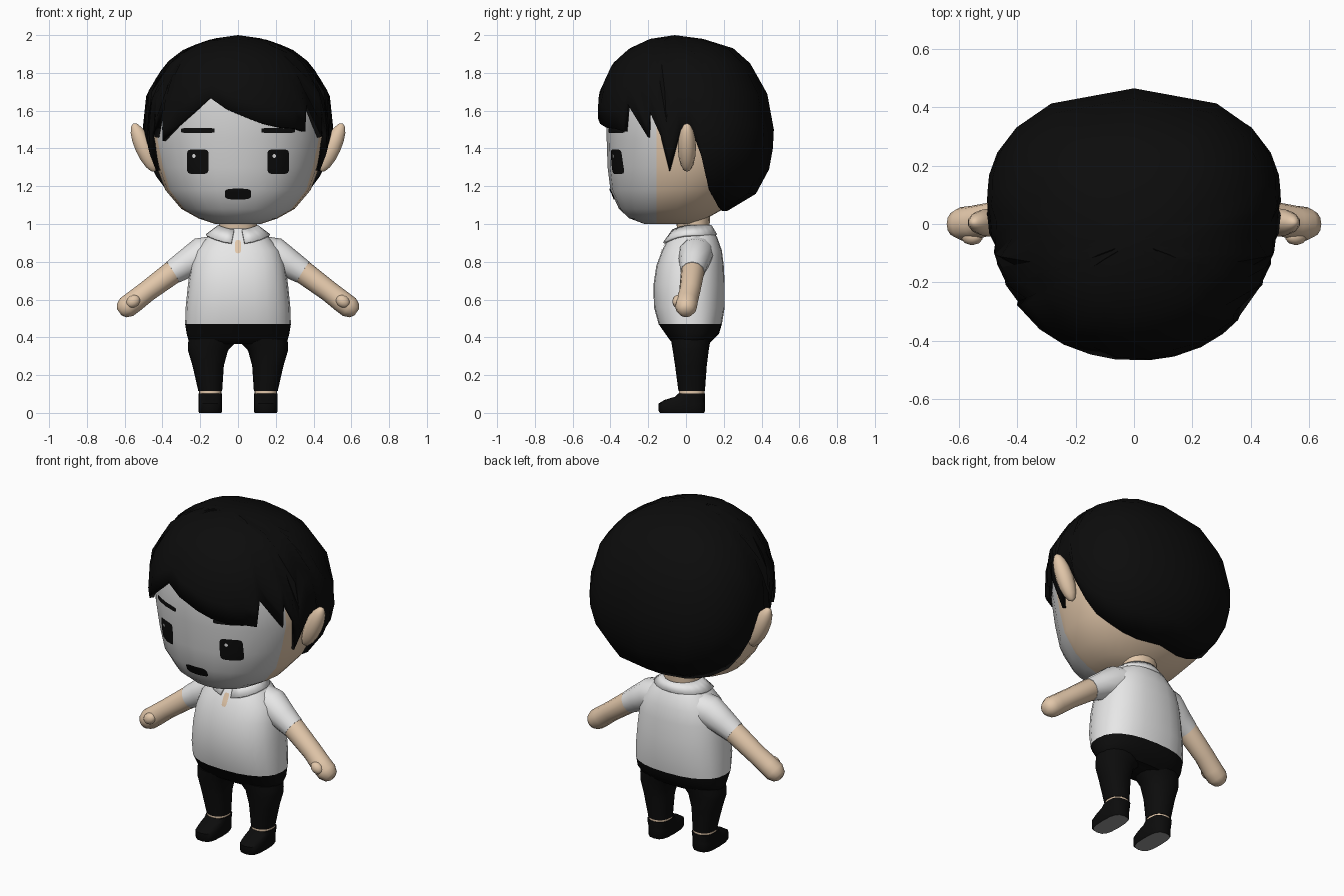
import bpy, bmesh, math
from mathutils import Vector
from mathutils.bvhtree import BVHTree

if "Cube" in bpy.data.objects:
    bpy.data.objects.remove(bpy.data.objects["Cube"])


def material(name, rgb):
    m = bpy.data.materials.new(name)
    m.diffuse_color = (*rgb, 1)
    m.use_nodes = True
    m.node_tree.nodes["Principled BSDF"].inputs["Base Color"].default_value = m.diffuse_color
    return m


BLACK = material("black", (0.0036, 0.0036, 0.0036))
SKIN = material("skin", (0.76, 0.57, 0.40))
WHITE = material("shirt_white", (0.8, 0.8, 0.8))
FACE = material("face_grey", (0.63, 0.63, 0.63))
SOLE = material("sole_grey", (0.3, 0.3, 0.3))


def finish(name, bm, mats, recalc=True, smooth=45):
    if recalc:
        bmesh.ops.recalc_face_normals(bm, faces=bm.faces)
    me = bpy.data.meshes.new(name)
    bm.to_mesh(me)
    bm.free()
    ob = bpy.data.objects.new(name, me)
    bpy.context.collection.objects.link(ob)
    for m in mats:
        me.materials.append(m)
    if smooth:
        bpy.ops.object.select_all(action='DESELECT')
        ob.select_set(True)
        bpy.context.view_layer.objects.active = ob
        bpy.ops.object.shade_smooth_by_angle(angle=math.radians(smooth))
    return ob


def oval(a, row, e, w):
    """Point at azimuth a (0 = front, positive towards +x) on an oval row (z, half width, front y, back y)."""
    z, rx, yf, yb = row
    cy = w * yb + (1 - w) * yf
    s, c = math.sin(a), math.cos(a)
    ry = cy - yf if c > 0 else yb - cy
    x = rx * math.copysign(abs(s) ** (2 / e), s)
    y = cy - ry * math.copysign(abs(c) ** (2 / e), c)
    return Vector((x, y, z))


def bridge(bm, rings, cap=True):
    n = len(rings[0])
    for a, b in zip(rings, rings[1:]):
        for i in range(n):
            bm.faces.new((a[i], a[(i + 1) % n], b[(i + 1) % n], b[i]))
    if cap:
        bm.faces.new(rings[0][::-1])
        bm.faces.new(rings[-1])


def loft(rows, n=20, e=2.2, w=0.5, centres=None):
    bm = bmesh.new()
    rings = []
    for k, row in enumerate(rows):
        off = Vector((centres[k] if centres else 0, 0, 0))
        rings.append([bm.verts.new(oval(2 * math.pi * i / n, row, e, w) + off) for i in range(n)])
    bridge(bm, rings)
    return bm


def tube(points, n=12):
    bm = bmesh.new()
    rings = []
    for i, p in enumerate(points):
        a, b = points[max(i - 1, 0)], points[min(i + 1, len(points) - 1)]
        d = (Vector(b[:3]) - Vector(a[:3])).normalized()
        u = d.cross(Vector((0, 1, 0))).normalized()
        v = d.cross(u)
        rings.append([bm.verts.new(Vector(p[:3]) + p[3] * (u * math.cos(t) + v * math.sin(t)))
                      for t in (2 * math.pi * k / n for k in range(n))])
    bridge(bm, rings)
    return bm


def ball(name, centre, size, tilt, mat):
    bm = bmesh.new()
    bmesh.ops.create_uvsphere(bm, u_segments=10, v_segments=8, radius=1)
    ob = finish(name, bm, [mat], smooth=60)
    ob.location, ob.scale, ob.rotation_euler = centre, size, (0, tilt, 0)


def plate(name, tree, x0, x1, z0, z1, mat, e=6, lift=0.005):
    """Thin rounded patch laid on the front of a surface."""
    bm = bmesh.new()
    cx, cz, hx, hz = (x0 + x1) / 2, (z0 + z1) / 2, (x1 - x0) / 2, (z1 - z0) / 2
    rings = []
    for f in (1, 0.66, 0.33):
        ring = []
        for k in range(24):
            a = 2 * math.pi * k / 24
            s, c = math.sin(a), math.cos(a)
            x = cx + f * hx * math.copysign(abs(c) ** (2 / e), c)
            z = cz + f * hz * math.copysign(abs(s) ** (2 / e), s)
            hit = tree.ray_cast(Vector((x, -2, z)), Vector((0, 1, 0)))[0]
            ring.append(bm.verts.new((x, hit.y - lift, z)))
        rings.append(ring)
    bridge(bm, rings, cap=False)
    bm.faces.new(rings[-1])
    finish(name, bm, [mat], recalc=False)


# Head: skin behind, pale face in front of a vertical cut
bm = loft([(1.0, .12, -.22, .05), (1.03, .21, -.30, .11), (1.08, .30, -.355, .2),
           (1.18, .385, -.40, .3), (1.3, .43, -.415, .38), (1.45, .465, -.42, .4),
           (1.6, .455, -.42, .4), (1.75, .4, -.38, .36), (1.88, .25, -.25, .2)], 24, 2.15, .55)
bmesh.ops.bisect_plane(bm, geom=bm.verts[:] + bm.edges[:] + bm.faces[:],
                       plane_co=(0, -.155, 0), plane_no=(0, 1, 0))
for f in bm.faces:
    f.material_index = int(f.calc_center_median().y < -.155)
bm.normal_update()
head_tree = BVHTree.FromBMesh(bm)
finish("head", bm, [SKIN, FACE], smooth=50)

# Face details
for s, name in ((-1, "left"), (1, "right")):
    cx = .213 * s
    plate("eye_" + name, head_tree, cx - .058, cx + .058, 1.265, 1.395, BLACK)
    plate("eye_glint_" + name, head_tree, cx - .03, cx - .012, 1.35, 1.37, WHITE, 2, .009)
    plate("eyebrow_" + name, head_tree, cx - .09, cx + .09, 1.482, 1.508, BLACK)
plate("mouth", head_tree, -.07, .07, 1.13, 1.187, BLACK, 4)

# Hair: dome whose columns end on a jagged hairline (azimuth, z)
shape = [(2.0, 0, -.06, -.06), (1.98, .14, -.19, .09), (1.93, .28, -.30, .25), (1.85, .385, -.39, .34),
         (1.69, .485, -.465, .43), (1.5, .505, -.47, .465), (1.4, .50, -.45, .46),
         (1.29, .46, -.43, .44), (1.16, .37, -.40, .37), (1.07, .25, -.30, .22)]
side = [(60, 1.46), (62, 1.60), (68, 1.47), (72, 1.28), (79, 1.49), (85, 1.5), (89, 1.36), (93, 1.25),
        (100, 1.17), (112, 1.125), (128, 1.09), (148, 1.07)]
fringe = [(-53, 1.66), (-51, 1.44), (-38, 1.52), (-27, 1.59), (-16, 1.67), (-6, 1.61), (5, 1.56),
          (14, 1.53), (25, 1.51), (35, 1.505), (43, 1.49), (46, 1.64)]
hairline = [(-a, z) for a, z in reversed(side)] + fringe + side + [(180, 1.07)]


def dome_row(p):
    k = min(int(p), len(shape) - 2)
    return [u + (v - u) * (p - k) for u, v in zip(shape[k], shape[k + 1])]


def depth(z):
    for k in range(len(shape) - 1):
        hi, lo = shape[k][0], shape[k + 1][0]
        if z >= lo:
            return k + (hi - z) / (hi - lo)
    return len(shape) - 1


bm = bmesh.new()
ROWS = 9
top = bm.verts.new((0, -.06, 2.0))
cols = [[bm.verts.new(oval(math.radians(a), dome_row(depth(z) * r / ROWS), 2.2, .6))
         for r in range(1, ROWS + 1)] for a, z in hairline]
for c, d in zip(cols, cols[1:] + cols[:1]):
    bm.faces.new((top, c[0], d[0]))
    for r in range(ROWS - 1):
        bm.faces.new((c[r], c[r + 1], d[r + 1], d[r]))
hair = finish("hair", bm, [BLACK], recalc=False, smooth=30)
mod = hair.modifiers.new("thickness", 'SOLIDIFY')
mod.thickness, mod.offset = .025, -1

# Neck and shirt
finish("neck", loft([(.93, .1, -.04, .12), (1.06, .1, -.06, .13)], 16), [SKIN])
bm = loft([(.47, .28, -.145, .19), (.56, .277, -.17, .205), (.68, .265, -.172, .205), (.78, .25, -.157, .2),
           (.86, .225, -.127, .19), (.93, .165, -.09, .165), (.975, .11, -.05, .135)], 24, 2.4)
bm.normal_update()
shirt_tree = BVHTree.FromBMesh(bm)
finish("shirt", bm, [WHITE])
plate("shirt_opening", shirt_tree, -.016, .016, .845, .915, SKIN, 4)

# Collar: open at the front, dipping to two points
bm = bmesh.new()
prev = None
for k in range(21):
    a = math.radians(12 + 336 * k / 20)
    front = max(0, math.cos(a)) ** 2
    up = oval(a, (.995 - .025 * front, .105, -.075, .135), 2, .5)
    down = oval(a, (.945 - .045 * front, .172, -.125, .165), 2, .5)
    pair = [bm.verts.new(up), bm.verts.new(down)]
    if prev:
        bm.faces.new((prev[0], prev[1], pair[1], pair[0]))
    prev = pair
collar = finish("collar", bm, [WHITE], recalc=False)
mod = collar.modifiers.new("thickness", 'SOLIDIFY')
mod.thickness = .012

# Hips
finish("trouser_hips", loft([(.365, .235, -.06, .12), (.385, .262, -.085, .14), (.42, .272, -.11, .175),
                             (.47, .28, -.145, .19)], 24, 2.4), [BLACK])

# Paired parts
for s, name in ((-1, "left"), (1, "right")):
    ball("ear_" + name, (.497 * s, .005, 1.405), (.05, .048, .14), .42 * s, SKIN)
    finish("sleeve_" + name, tube([(.08 * s, .06, .855, .09), (.2 * s, .05, .835, .092),
                                   (.28 * s, .04, .785, .075), (.345 * s, .035, .745, .064)]), [WHITE])
    finish("arm_" + name, tube([(.3 * s, .038, .777, .055), (.345 * s, .035, .745, .062),
                                (.48 * s, .02, .645, .056), (.55 * s, .005, .59, .058),
                                (.59 * s, 0, .56, .058), (.617 * s, 0, .54, .042),
                                (.628 * s, 0, .532, .02)]), [SKIN], smooth=60)
    ball("thumb_" + name, (.555 * s, -.043, .59), (.04, .03, .032), .6 * s, SKIN)
    finish("trouser_leg_" + name,
           loft([(.115, .063, -.04, .1), (.25, .083, -.058, .11), (.33, .106, -.07, .12),
                 (.36, .12, -.075, .125), (.39, .13, -.08, .13)], 16, 2.2,
                centres=[c * s for c in (.147, .158, .159, .145, .132)]), [BLACK])
    finish("ankle_" + name, loft([(.09, .06, -.037, .097), (.116, .06, -.037, .097)], 16,
                                 centres=[.147 * s] * 2), [SKIN])
    bm = loft([(0, .058, -.138, .095), (.01, .063, -.145, .1), (.05, .063, -.145, .1), (.068, .062, -.115, .1),
               (.085, .062, -.06, .1), (.103, .062, -.04, .1)], 16, 3, .5, [.147 * s] * 6)
    bmesh.ops.recalc_face_normals(bm, faces=bm.faces)
    for f in bm.faces:
        f.material_index = int(f.normal.z < -.9)
    finish("shoe_" + name, bm, [BLACK, SOLE])
